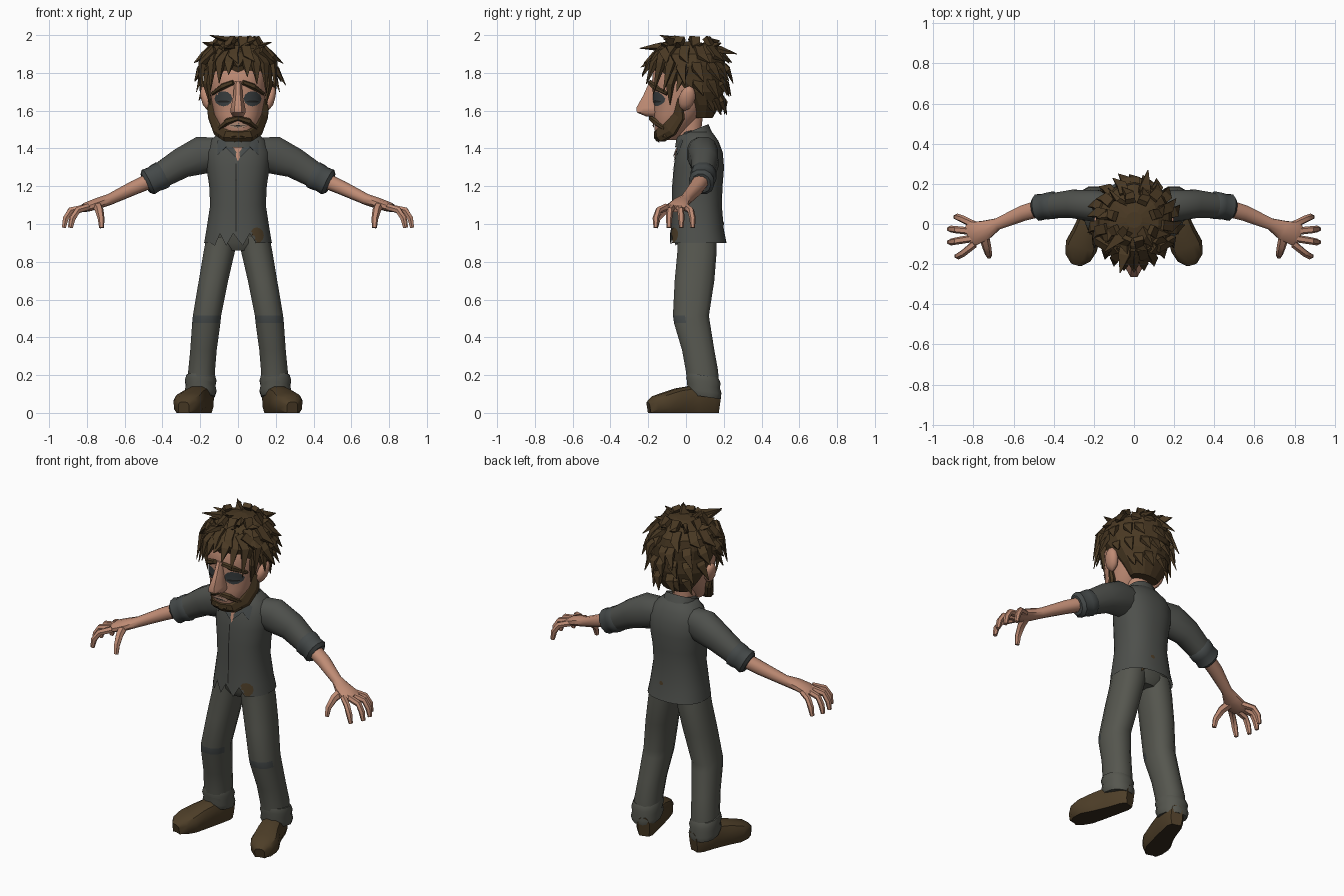
import bpy, bmesh, math, random
from mathutils import Vector as V
from mathutils.bvhtree import BVHTree

random.seed(4)


def material(name, r, g, b):
    m = bpy.data.materials.new(name)
    m.diffuse_color = (r, g, b, 1)
    return m


SKIN = material("skin", 0.52, 0.26, 0.175)
HAIR = material("dark brown hair", 0.068, 0.041, 0.017)
SHIRT = material("grey shirt", 0.076, 0.08, 0.072)
TROUSER = material("olive grey trousers", 0.092, 0.094, 0.078)
CUFF = material("slate cuff", 0.058, 0.066, 0.066)
SHOE = material("brown shoe leather", 0.075, 0.048, 0.021)
SOLE = material("dark sole", 0.035, 0.024, 0.013)
EYE = material("shadowed eye", 0.045, 0.052, 0.055)
LINE = material("dark line", 0.016, 0.016, 0.015)
LIP = material("pale mouth", 0.40, 0.24, 0.17)


def bridge(bm, loops, cap0=True, cap1=True):
    n = len(loops[0])
    for a, b in zip(loops, loops[1:]):
        for i in range(n):
            bm.faces.new((a[i], a[(i + 1) % n], b[(i + 1) % n], b[i]))
    if cap0:
        bm.faces.new(loops[0][::-1])
    if cap1:
        bm.faces.new(loops[-1])


def oval(n, p):
    for i in range(n):
        a = 2 * math.pi * (i + 0.5) / n
        c, s = math.cos(a), math.sin(a)
        yield math.copysign(abs(c) ** p, c), math.copysign(abs(s) ** p, s)


def loft(bm, rings, n=12, p=0.85, tilt=0, cap0=True, cap1=True):
    """Stack of level ovals: (z, x, y, half width, half depth)."""
    bridge(bm, [[bm.verts.new((x + c * rx, y + s * ry, z + tilt * s * ry)) for c, s in oval(n, p)]
                for z, x, y, rx, ry in rings], cap0, cap1)


def tube(bm, path, radii, n=8, ref=(0, 0, 1), p=0.9):
    """Oval tube along a path: radii are (sideways, along ref)."""
    path, ref, loops = [V(q) for q in path], V(ref), []
    for i, q in enumerate(path):
        t = (path[min(i + 1, len(path) - 1)] - path[max(i - 1, 0)]).normalized()
        side = t.cross(ref).normalized()
        up = side.cross(t)
        a, b = radii[i]
        loops.append([bm.verts.new(q + side * c * a + up * s * b) for c, s in oval(n, p)])
    bridge(bm, loops)


def finish(name, bm, mat, angle=40, extra=None, rule=None, recalc=True):
    if recalc:
        bmesh.ops.recalc_face_normals(bm, faces=bm.faces[:])
    bm.normal_update()
    for f in bm.faces:
        f.smooth = angle > 0
        if rule and rule(f):
            f.material_index = 1
    me = bpy.data.meshes.new(name)
    bm.to_mesh(me)
    bm.free()
    me.materials.append(mat)
    if extra:
        me.materials.append(extra)
    if angle:
        me.set_sharp_from_angle(angle=math.radians(angle))
    ob = bpy.data.objects.new(name, me)
    bpy.context.collection.objects.link(ob)
    return ob


def decal(name, pts, target, mat, d=1, off=0.004):
    """Thin patch: outline in (x, z), laid on the target's front (d=1) or back (d=-1)."""
    me = target.data
    tree = BVHTree.FromPolygons([v.co for v in me.vertices], [q.vertices[:] for q in me.polygons])
    c = sum((V(q) for q in pts), V((0, 0))) / len(pts)
    bm = bmesh.new()

    def put(q):
        hit = tree.ray_cast(V((q[0], -d, q[1])), V((0, d, 0)))[0]
        if hit is None:
            hit = tree.find_nearest(V((q[0], -0.1 * d, q[1])))[0]
        return bm.verts.new(hit - V((0, d * off, 0)))

    loops = [[put(c + (V(q) - c) * k) for q in pts] for k in (0.35, 0.7, 1)]
    bridge(bm, loops, True, False)
    bm.normal_update()
    for f in bm.faces:
        if f.normal.y * d > 0:
            f.normal_flip()
    return finish(name, bm, mat, recalc=False)


def ellipse(x, z, rx, rz, n=12):
    return [(x + rx * math.cos(i * 2 * math.pi / n), z + rz * math.sin(i * 2 * math.pi / n)) for i in range(n)]


# Shirt body with a torn front hem
bm = bmesh.new()
loft(bm, [(z, 0, y, rx, ry) for z, y, rx, ry in (
    (0.9, 0.065, 0.18, 0.15), (0.97, 0.06, 0.168, 0.141), (1.1, 0.058, 0.148, 0.132), (1.2, 0.06, 0.153, 0.134),
    (1.3, 0.068, 0.168, 0.134), (1.38, 0.07, 0.172, 0.125), (1.44, 0.07, 0.15, 0.102),
    (1.485, 0.06, 0.1, 0.08), (1.5, 0.055, 0.05, 0.05))], n=32, cap0=False)
bm.verts.ensure_lookup_table()
for i, v in enumerate(bm.verts[:32]):
    if v.co.y < 0 and -0.13 < v.co.x < 0.07:
        v.co.z += 0.05 if i % 2 else -0.015
shirt = finish("shirt", bm, SHIRT)
strip = [1.32 - 0.04 * i for i in range(10)]
decal("shirt_placket", [(-0.013, z) for z in strip] + [(-0.007, z) for z in strip[::-1]], shirt, LINE)
decal("shirt_stain", ellipse(0.1, 0.94, 0.037, 0.042), shirt, SHOE)
decal("shirt_back_stain", ellipse(0.03, 1.0, 0.014, 0.012, 8), shirt, SHOE, d=-1)
decal("open_neck", [(-0.05, 1.45), (0.05, 1.45), (0, 1.33)], shirt, SKIN)

# Collar band and points
bm = bmesh.new()
loft(bm, [(1.445, 0, 0.04, 0.105, 0.1), (1.495, 0, 0.035, 0.088, 0.085), (1.48, 0, 0.035, 0.075, 0.07)],
     n=16, tilt=0.4, cap0=False, cap1=False)
finish("collar_band", bm, SHIRT)
for s, side in ((1, "left"), (-1, "right")):
    decal(side + "_collar_point", [(s * x, z) for x, z in ((0.008, 1.35), (0.05, 1.46), (0.11, 1.44), (0.108, 1.365),
                                                          (0.06, 1.41))], shirt, CUFF, off=0.009)

# Neck, head and nose
bm = bmesh.new()
loft(bm, [(1.38, 0, 0.03, 0.065, 0.065), (1.5, 0, 0.015, 0.063, 0.068), (1.64, 0, 0.02, 0.07, 0.08)])
finish("neck", bm, SKIN)
bm = bmesh.new()
loft(bm, [(z, 0, y, rx, ry) for z, y, rx, ry in (
    (1.445, -0.095, 0.045, 0.05), (1.5, -0.08, 0.095, 0.088), (1.58, -0.045, 0.126, 0.125),
    (1.66, -0.02, 0.142, 0.152), (1.74, -0.003, 0.155, 0.18), (1.82, 0.01, 0.16, 0.185),
    (1.9, 0.02, 0.12, 0.14))], n=20)
head = finish("head", bm, SKIN)
bm = bmesh.new()
loft(bm, [(1.57, 0, -0.175, 0.03, 0.04), (1.59, 0, -0.19, 0.043, 0.075), (1.615, 0, -0.19, 0.041, 0.078),
          (1.68, 0, -0.18, 0.027, 0.05), (1.755, 0, -0.165, 0.02, 0.03)], n=8)
finish("nose", bm, SKIN)
decal("mouth", ellipse(0, 1.522, 0.05, 0.014), head, LIP, off=0.008)
decal("mouth_line", ellipse(0, 1.52, 0.04, 0.003), head, LINE, off=0.012)

# Eyes, brows, ears
for s, side in ((1, "left"), (-1, "right")):
    decal(side + "_eye_hollow", ellipse(s * 0.077, 1.663, 0.047, 0.04), head, EYE)
    decal(side + "_eye_slit", ellipse(s * 0.077, 1.648, 0.034, 0.006), head, LINE, off=0.008)
    bm = bmesh.new()
    tube(bm, [(s * 0.025, -0.19, 1.75), (s * 0.08, -0.168, 1.728), (s * 0.135, -0.1, 1.69)],
         [(0.014, 0.013), (0.016, 0.017), (0.01, 0.01)], 6)
    finish(side + "_eyebrow", bm, HAIR, 0)
    bm = bmesh.new()
    bmesh.ops.create_icosphere(bm, subdivisions=2, radius=1)
    for v in bm.verts:
        v.co = V((s * (0.168 + 0.03 * v.co.x + 0.015 * v.co.z), 0.005 + 0.045 * v.co.y + 0.012 * v.co.z,
                  1.665 + 0.066 * v.co.z))
    finish(side + "_ear", bm, SKIN)

# Beard and moustache
bm = bmesh.new()
jaw = [((0, -0.138, 1.47), (0.035, 0.037)), ((0.055, -0.128, 1.475), (0.035, 0.042)),
       ((0.098, -0.085, 1.51), (0.026, 0.052)), ((0.126, -0.04, 1.575), (0.02, 0.045)),
       ((0.147, -0.03, 1.66), (0.012, 0.024))]
jaw = [((-q[0], q[1], q[2]), r) for q, r in jaw[:0:-1]] + jaw
tube(bm, [q for q, r in jaw], [r for q, r in jaw], 8)
for x in (-0.09, -0.055, -0.02, 0.02, 0.055, 0.09):
    y = -0.155 + 6 * x * x
    tube(bm, [(x, y + 0.01, 1.5), (x, y - 0.008, 1.465), (x * 0.85, y + 0.01, 1.43 + 4 * x * x)],
         [(0.02, 0.012), (0.02, 0.012), (0.002, 0.002)], 4, (0, 1, 0))
finish("beard", bm, HAIR, 0)
bm = bmesh.new()
tube(bm, [(s * x, y, z) for s, x, y, z in ((-1, 0.1, -0.115, 1.505), (-1, 0.055, -0.165, 1.543), (1, 0, -0.183, 1.56),
                                          (1, 0.055, -0.165, 1.543), (1, 0.1, -0.115, 1.505))],
     [(0.008, 0.01), (0.016, 0.018), (0.016, 0.013), (0.016, 0.018), (0.008, 0.01)], 6)
finish("moustache", bm, HAIR, 0)

# Hair mass
bm = bmesh.new()
loft(bm, [(z, 0, y, rx, ry) for z, y, rx, ry in (
    (1.56, 0.09, 0.09, 0.05), (1.63, 0.09, 0.14, 0.09), (1.7, 0.07, 0.175, 0.13), (1.78, 0.02, 0.185, 0.185),
    (1.84, 0.01, 0.195, 0.2), (1.9, 0.015, 0.18, 0.185), (1.945, 0.02, 0.125, 0.13),
    (1.965, 0.02, 0.04, 0.04))], n=14, p=1)
finish("hair_mass", bm, HAIR, 0)

# Hair locks in rows, then the fringe, sideburns and crown tufts
bm = bmesh.new()


def lock(a, b, c, w=0.035):
    out = V((b[0], b[1], 0)).normalized() + V((0, 0, 0.3))
    tube(bm, [a, b, c], [(w, 0.02), (w, 0.018), (0.002, 0.002)], 4, out, 1)


for z, cy, R, count, out, drop, limit in (
        (1.94, 0.02, 0.12, 8, 0.06, 0.02, -2), (1.89, 0.015, 0.175, 12, 0.055, -0.035, -2),
        (1.82, 0.015, 0.195, 15, 0.05, -0.075, -0.5), (1.74, 0.04, 0.165, 15, 0.04, -0.08, 0.05),
        (1.65, 0.08, 0.115, 13, 0.025, -0.08, 0.2)):
    for i in range(count):
        a = 2 * math.pi * (i + random.uniform(0.2, 0.8)) / count
        if math.sin(a) < limit:
            continue
        r, t, o = V((math.cos(a), math.sin(a), 0)), V((-math.sin(a), math.cos(a), 0)), V((0, cy, z))
        k = random.uniform(0.7, 1.2)
        lock(o + r * R * 0.8 + V((0, 0, 0.045)), o + r * (R + 0.012), o + r * (R + out * k) + t * 0.03 +
             V((0, 0, drop * k)))
for x, z in ((-0.2, 1.69), (-0.145, 1.71), (-0.1, 1.745), (-0.05, 1.79), (0.0, 1.83), (0.05, 1.78), (0.1, 1.74),
             (0.15, 1.69), (0.2, 1.7)):
    back = 3 * x * x
    lock((x * 0.6, -0.12, 1.92), (x * 0.95, -0.2 + back, 1.85), (x, -0.24 + back, z), 0.032)
for s in (1, -1):
    lock((s * 0.15, -0.05, 1.84), (s * 0.165, -0.085, 1.74), (s * 0.148, -0.085, 1.63), 0.028)
    lock((s * 0.15, 0.0, 1.86), (s * 0.19, -0.02, 1.8), (s * 0.22, -0.05, 1.7), 0.035)
for a, c in (((0, 0, 1.94), (-0.15, -0.14, 2.0)), ((0.03, -0.03, 1.94), (0.1, -0.12, 1.98)),
             ((-0.03, -0.08, 1.92), (-0.07, -0.245, 1.93)), ((0.04, 0.1, 1.92), (0.07, 0.27, 1.9)),
             ((-0.05, 0.08, 1.93), (-0.13, 0.18, 1.97))):
    lock(a, V(a).lerp(V(c), 0.45) + V((0, 0, 0.012)), c, 0.04)
finish("hair_locks", bm, HAIR, 0)

# Trouser seat
bm = bmesh.new()
loft(bm, [(0.86, 0, 0.058, 0.09, 0.08), (0.9, 0, 0.058, 0.16, 0.105), (1.0, 0, 0.058, 0.15, 0.115)], n=16)
finish("trouser_seat", bm, TROUSER)

for s, side in ((1, "left"), (-1, "right")):
    # Trouser leg with a dark knee crease, and its turn-up
    bm = bmesh.new()
    loft(bm, [(z, s * x, y, rx, ry) for z, x, y, rx, ry in (
        (0.14, 0.195, 0.09, 0.074, 0.085), (0.22, 0.193, 0.085, 0.073, 0.088), (0.33, 0.183, 0.065, 0.072, 0.088),
        (0.475, 0.168, 0.032, 0.077, 0.098), (0.515, 0.164, 0.026, 0.077, 0.098), (0.7, 0.13, 0.045, 0.08, 0.108),
        (0.85, 0.1, 0.058, 0.085, 0.107), (0.93, 0.085, 0.058, 0.085, 0.107))])
    finish(side + "_trouser_leg", bm, TROUSER, 40, CUFF,
           lambda f: 0.48 < f.calc_center_median().z < 0.51 and f.normal.y < -0.3)
    bm = bmesh.new()
    loft(bm, [(z, s * 0.198, y, r, r + 0.008) for z, y, r in (
        (0.085, 0.1, 0.076), (0.115, 0.096, 0.086), (0.145, 0.094, 0.08), (0.17, 0.092, 0.086), (0.2, 0.088, 0.077))],
        tilt=-0.15)
    finish(side + "_turn_up", bm, TROUSER)

    # Shoe, flat underneath
    bm = bmesh.new()
    tube(bm, [(s * x, y, z) for x, y, z in ((0.17, 0.172, 0.06), (0.18, 0.14, 0.065), (0.205, 0.05, 0.068),
                                           (0.235, -0.04, 0.06), (0.262, -0.11, 0.048), (0.278, -0.165, 0.04),
                                           (0.287, -0.197, 0.03))],
         [(0.035, 0.06), (0.055, 0.075), (0.062, 0.08), (0.072, 0.072), (0.083, 0.06), (0.066, 0.05), (0.03, 0.03)],
         12, p=0.7)
    for v in bm.verts:
        v.co.z = 0 if v.co.z < 0.02 else v.co.z
    finish(side + "_shoe", bm, SHOE, 35, SOLE, lambda f: f.normal.z < -0.8)

    # Sleeve and rolled cuff
    bm = bmesh.new()
    tube(bm, [(s * 0.08, 0.075, 1.385), (s * 0.19, 0.09, 1.365), (s * 0.3, 0.1, 1.322), (s * 0.42, 0.09, 1.25)],
         [(0.075, 0.075), (0.082, 0.103), (0.073, 0.083), (0.062, 0.068)], 12)
    finish(side + "_sleeve", bm, SHIRT)
    bm = bmesh.new()
    tube(bm, [(s * x, 0.094 - 0.15 * (x - 0.4), 1.26 - 0.5 * (x - 0.4)) for x in (0.385, 0.4, 0.43, 0.445, 0.475, 0.49)],
         [(r, r + 0.006) for r in (0.058, 0.07, 0.068, 0.064, 0.068, 0.05)], 12)
    finish(side + "_rolled_cuff", bm, CUFF)

    # Forearm and palm
    bm = bmesh.new()
    tube(bm, [(s * x, y, z) for x, y, z in ((0.44, 0.087, 1.24), (0.55, 0.055, 1.192), (0.68, 0.0, 1.13),
                                           (0.74, -0.03, 1.11), (0.8, -0.048, 1.09), (0.825, -0.055, 1.08))],
         [(0.045, 0.042), (0.041, 0.038), (0.03, 0.03), (0.05, 0.03), (0.062, 0.026), (0.05, 0.018)], 10)
    finish(side + "_forearm_and_palm", bm, SKIN)

    # Fingers and thumb
    bm = bmesh.new()
    for ky, x, y in ((-0.005, 0.89, 0.035), (-0.038, 0.922, -0.025), (-0.07, 0.922, -0.09), (-0.1, 0.885, -0.16)):
        tube(bm, [(s * 0.795, ky, 1.09), (s * (x - 0.035), y * 0.75 + ky * 0.25, 1.072), (s * (x - 0.01), y, 1.03),
                  (s * x, y, 0.98)], [(0.019, 0.019), (0.018, 0.018), (0.017, 0.017), (0.012, 0.012)], 6, (0, 1, 0))
    tube(bm, [(s * 0.75, -0.05, 1.1), (s * 0.735, -0.11, 1.075), (s * 0.725, -0.15, 1.03), (s * 0.722, -0.16, 0.98)],
         [(0.026, 0.026), (0.023, 0.023), (0.018, 0.018), (0.013, 0.013)], 6, (1, 0, 0))
    finish(side + "_fingers", bm, SKIN)
